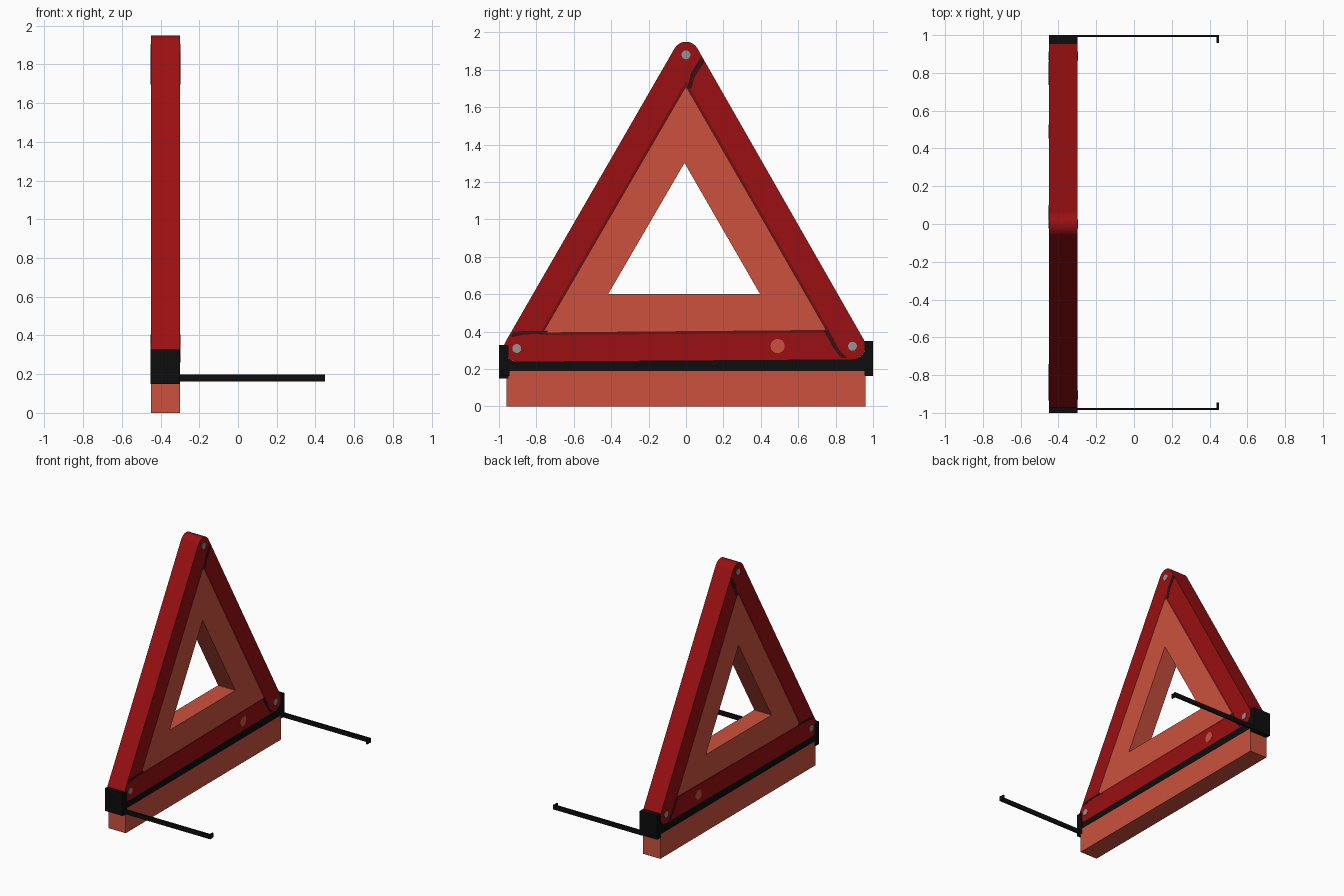
import bpy, bmesh, math
from mathutils import Vector

if "Cube" in bpy.data.objects:
    bpy.data.objects.remove(bpy.data.objects["Cube"])

X0, X1 = -0.45, -0.30            # depth of the upright body


def material(name, rgb):
    m = bpy.data.materials.new(name)
    m.diffuse_color = (*rgb, 1)
    m.use_nodes = True
    m.node_tree.nodes["Principled BSDF"].inputs["Base Color"].default_value = m.diffuse_color
    return m


RED = material("red", (0.32, 0.005, 0.006))
ORANGE = material("orange red", (0.60, 0.083, 0.048))
BLACK = material("black", (0.004, 0.004, 0.004))
SEAM = material("dark red seam", (0.15, 0.005, 0.006))
DARK = material("very dark red", (0.045, 0.005, 0.005))
GREY = material("grey", (0.30, 0.29, 0.29))


def finish(bm, name, mats):
    bmesh.ops.recalc_face_normals(bm, faces=bm.faces)
    me = bpy.data.meshes.new(name)
    bm.to_mesh(me)
    bm.free()
    for m in mats:
        me.materials.append(m)
    ob = bpy.data.objects.new(name, me)
    bpy.context.collection.objects.link(ob)
    return ob


def prism(name, pts, x0, x1, mat):
    """Extrude a y-z outline along x."""
    bm = bmesh.new()
    f = bm.faces.new([bm.verts.new((x0, y, z)) for y, z in pts])
    r = bmesh.ops.extrude_face_region(bm, geom=[f])
    vs = [v for v in r["geom"] if isinstance(v, bmesh.types.BMVert)]
    bmesh.ops.translate(bm, verts=vs, vec=(x1 - x0, 0, 0))
    if not any(len(g.verts) == len(pts) and all(abs(v.co.x - x0) < 1e-6 for v in g.verts)
               for g in bm.faces):
        bm.faces.new([v for v in bm.verts if abs(v.co.x - x0) < 1e-6])
    return finish(bm, name, [mat])


def box(name, x0, x1, y0, y1, z0, z1, mat):
    return prism(name, [(y0, z0), (y1, z0), (y1, z1), (y0, z1)], x0, x1, mat)


def arc(c, r, a0, a1, n=9):
    return [(c[0] + r * math.cos(math.radians(a0 + (a1 - a0) * i / (n - 1))),
             c[1] + r * math.sin(math.radians(a0 + (a1 - a0) * i / (n - 1)))) for i in range(n)]


def plates(name, pts, mat, t=0.002):
    """Thin painted detail on both broad faces."""
    prism(name + "_right", pts, X1 - 0.001, X1 + t, mat)
    prism(name + "_left", pts, X0 - t, X0 + 0.001, mat)


def rounded_triangle(corners, r):
    return [p for c, a in zip(corners, (30, 150, 270)) for p in arc(c, r, a, a + 120)]


# Triangle body: nested rounded loops joined into coloured rings
PINS = [(0, 1.88), (-0.905, 0.31), (0.89, 0.322)]
R = 0.07
loops = [rounded_triangle([(-0.008, 1.298), (-0.413, 0.602), (0.393, 0.602)], 0.002),
         rounded_triangle([(0, 1.70), (-0.755, 0.40), (0.74, 0.413)], 0.004),
         rounded_triangle([(0, 1.73), (-0.78, 0.386), (0.766, 0.398)], 0.004),
         rounded_triangle(PINS, R)]
bm = bmesh.new()
sides = [[[bm.verts.new((x, y, z)) for y, z in lp] for lp in loops] for x in (X0, X1)]
n = len(loops[0])


def bridge(a, b, mi):
    for i in range(n):
        j = (i + 1) % n
        bm.faces.new((a[i], a[j], b[j], b[i])).material_index = mi


for s in sides:
    for k, mi in enumerate((0, 1, 2)):
        bridge(s[k], s[k + 1], mi)
bridge(sides[0][0], sides[1][0], 0)
bridge(sides[0][3], sides[1][3], 2)
finish(bm, "triangle_reflector", [ORANGE, SEAM, RED])

# Dark joints where the three bars overlap
plates("top_joint", [(0.0, 1.695), (0.03, 1.70), (0.045, 1.76), (0.10, 1.845),
                     (0.08, 1.87), (0.025, 1.78), (0.015, 1.73)], DARK)
plates("front_joint", [(-0.935, 0.37), (-0.86, 0.385), (-0.74, 0.39),
                       (-0.74, 0.405), (-0.88, 0.402), (-0.925, 0.40)], DARK)
plates("back_joint", [(0.735, 0.405), (0.79, 0.31), (0.83, 0.26), (0.86, 0.26),
                      (0.82, 0.30), (0.765, 0.405)], DARK)

# Rivets and the round spot on the lower bar
for nm, c in zip(("top", "front", "back"), PINS):
    plates(nm + "_rivet", arc(c, 0.024, 0, 337.5, 16), GREY, 0.003)
plates("round_spot", arc((0.49, 0.323), 0.038, 0, 337.5, 16), ORANGE)

# Base block and the black tray that hugs the triangle
box("base_block", X0, X1, -0.96, 0.96, 0, 0.19, ORANGE)
tray = [(-0.955, 0.19), (0.955, 0.19)] + arc(PINS[2], R, -5, -90) + arc(PINS[1], R, 270, 185)
prism("black_tray", tray, X0, X1, BLACK)

# End caps and hooked legs
e = 0.001
box("front_end_cap", X0 - e, X1 + e, -1.0, -0.948, 0.15, 0.328, BLACK)
box("back_end_cap", X0 - e, X1 + e, 0.955, 1.0, 0.165, 0.35, BLACK)
for nm, s, yo, yh in (("front", -1, 0.985, 0.945), ("back", 1, 1.0, 0.957)):
    lo, hi = sorted((s * yo, s * (yo - 0.011)))
    box(nm + "_leg", X1 - 0.02, 0.45, lo, hi, 0.162, 0.198, BLACK)
    lo, hi = sorted((s * (yo - 0.005), s * yh))
    box(nm + "_leg_hook", 0.438, 0.449, lo, hi, 0.163, 0.197, BLACK)
